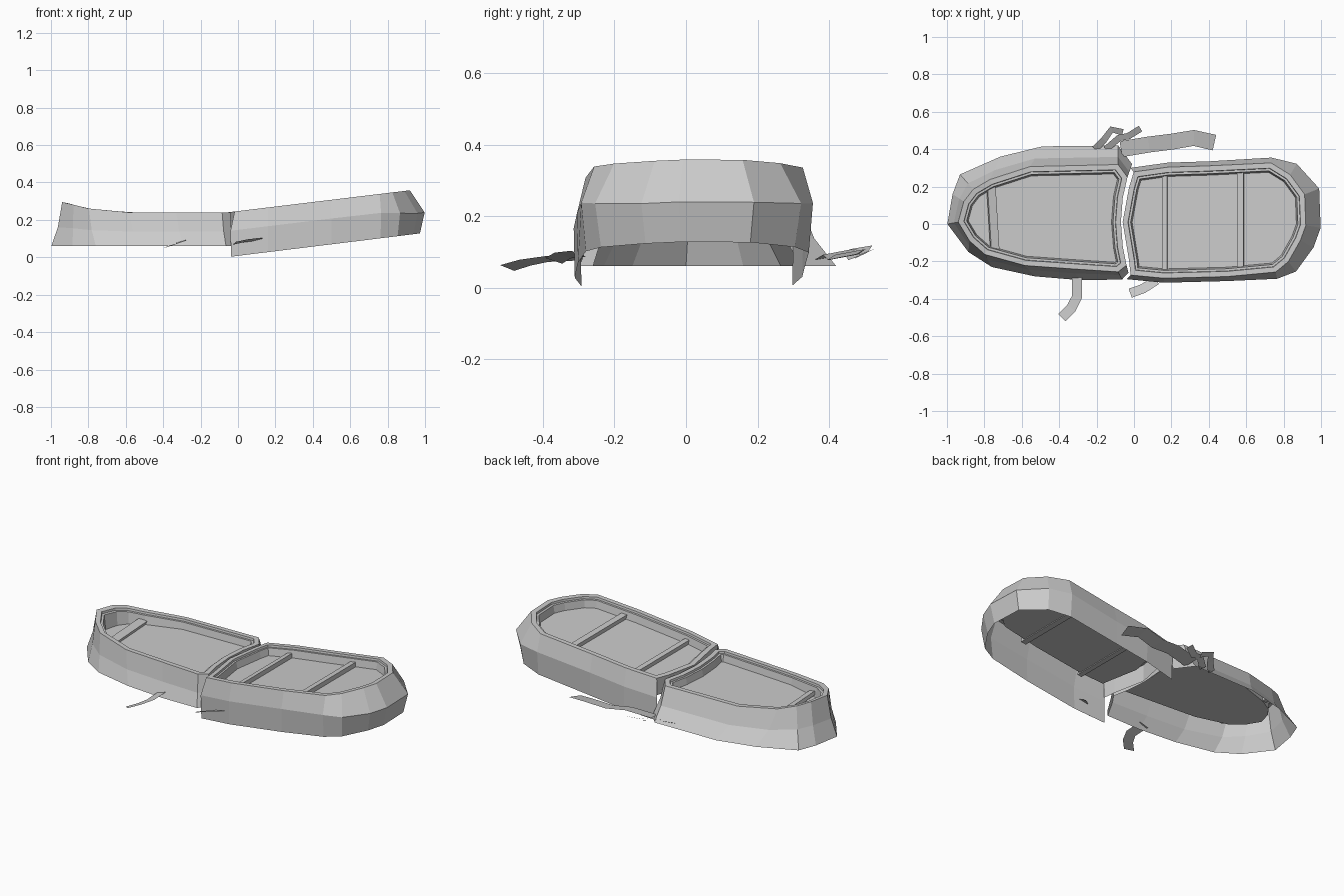
import bpy, bmesh, math
from mathutils import Vector

if "Cube" in bpy.data.objects:
    bpy.data.objects.remove(bpy.data.objects["Cube"])

grey = bpy.data.materials.new("weathered grey")
grey.use_nodes = True
grey.diffuse_color = (0.6, 0.6, 0.6, 1)
grey.node_tree.nodes["Principled BSDF"].inputs["Base Color"].default_value = grey.diffuse_color


def finish(name, bm):
    mesh = bpy.data.meshes.new(name)
    bm.to_mesh(mesh)
    bm.free()
    mesh.materials.append(grey)
    obj = bpy.data.objects.new(name, mesh)
    bpy.context.collection.objects.link(obj)
    return obj


def clamp(t):
    return max(0.0, min(1.0, t))


def inset(loop, amount):
    """Move a counter-clockwise closed outline inward by amount(point)."""
    result = []
    for i, p in enumerate(loop):
        a = (p - loop[i - 1]).normalized()
        b = (loop[(i + 1) % len(loop)] - p).normalized()
        n = Vector((-a.y - b.y, a.x + b.x)).normalized()
        widen = 1 / max(0.6, math.sqrt(max(0.0, (1 + a.dot(b)) / 2)))
        result.append(p + n * amount(p) * widen)
    return result


def mix(a, b, t):
    return [p.lerp(q, t) for p, q in zip(a, b)]


def ring(bm, outline, height):
    return [bm.verts.new((p.x, p.y, height(p))) for p in outline]


def bridge(bm, a, b, closed):
    n = len(a)
    for i in range(n if closed else n - 1):
        j = (i + 1) % n
        bm.faces.new((a[i], a[j], b[j], b[i]))


def hull(name, base, mid, rim, wall, low, middle, top, floor):
    """Open-bottomed wall, flat rim, stepped lip and floor."""
    bm = bmesh.new()
    rim_ring = ring(bm, rim, top)
    mid_ring = ring(bm, mid[:wall], middle)
    bridge(bm, ring(bm, base[:wall], low), mid_ring, False)
    bridge(bm, mid_ring, rim_ring[:wall], False)
    # Panel below the rim across the break
    across = rim[wall - 1:] + rim[:1]
    bridge(bm, ring(bm, across, lambda p: top(p) - 0.1), rim_ring[wall - 1:] + rim_ring[:1], False)
    # Rim, lip and inner side
    previous = rim_ring
    steps = ((0.028, top), (0.03, lambda p: top(p) - 0.012),
             (0.042, lambda p: top(p) - 0.012), (0.05, floor))
    for depth, height in steps:
        current = ring(bm, inset(rim, lambda p: depth), height)
        bridge(bm, previous, current, True)
        previous = current
    deck = bm.faces.new(previous)
    bmesh.ops.triangulate(bm, faces=[deck])
    bmesh.ops.recalc_face_normals(bm, faces=bm.faces)
    finish(name, bm)


def points(*pairs):
    return [Vector(p) for p in pairs]


# Raised half: walls sweep round the bow, then close across the break
r_mid = points((-0.04, -0.295), (0.16, -0.314), (0.5, -0.305), (0.765, -0.293), (0.866, -0.254),
               (0.96, -0.125), (0.998, -0.02), (0.99, 0.19), (0.87, 0.322), (0.735, 0.355),
               (0.4, 0.335), (0.18, 0.328), (-0.02, 0.3), (-0.05, 0.2), (-0.085, 0.01), (-0.05, -0.2))


def r_top(p):
    return 0.247 + 0.121 * p.x


def r_low(p):
    return 0.008 + 0.123 * p.x


def r_middle(p):
    bow = clamp((p.x - 0.75) / 0.2)
    return r_low(p) + (0.58 - 0.12 * bow) * (r_top(p) - r_low(p))


r_rim = inset(r_mid, lambda p: 0.024 + 0.055 * clamp((p.x - 0.72) / 0.2))
r_base = inset(r_mid, lambda p: 0.003 + 0.022 * clamp((p.x - 0.6) / 0.35))
hull("raised_hull_half", r_base, r_mid, r_rim, 13, r_low,
     r_middle, r_top, lambda p: r_top(p) - 0.055)

# Level half: base is splayed toward the back
l_base = points((-0.01, 0.32), (-0.085, 0.42), (-0.49, 0.415), (-0.715, 0.36), (-0.93, 0.265),
                (-0.97, 0.16), (-0.998, 0), (-0.885, -0.15), (-0.76, -0.23), (-0.53, -0.28),
                (-0.29, -0.3), (-0.064, -0.297), (-0.03, -0.26), (-0.06, -0.12), (-0.07, 0.01), (-0.05, 0.16))
l_rim = points((-0.035, 0.25), (-0.085, 0.318), (-0.556, 0.307), (-0.77, 0.238), (-0.86, 0.185),
               (-0.91, 0.12), (-0.94, 0.01), (-0.88, -0.09), (-0.797, -0.163), (-0.583, -0.222),
               (-0.33, -0.24), (-0.085, -0.256), (-0.04, -0.22), (-0.06, -0.12), (-0.07, 0.01), (-0.06, 0.14))


def l_top(p):
    return 0.24 + 0.055 * clamp((-0.68 - p.x) / 0.25) ** 1.3


hull("level_hull_half", l_base, mix(l_base, l_rim, 0.6), l_rim, 13, lambda p: 0.06,
     lambda p: 0.06 + 0.43 * (l_top(p) - 0.06), l_top, lambda p: 0.188)


# Seats: thin cross bars
def bar(name, x, y0, y1, z, width, depth, twist=0.0):
    bm = bmesh.new()
    bmesh.ops.create_cube(bm, size=1)
    obj = finish(name, bm)
    obj.location = (x, (y0 + y1) / 2, z)
    obj.scale = (width, y1 - y0, depth)
    obj.rotation_euler = (0, -math.atan(0.121) if x > 0 else 0.3, twist)


bar("middle_seat", 0.165, -0.26, 0.285, 0.222, 0.028, 0.03)
bar("bow_seat", 0.57, -0.25, 0.295, 0.271, 0.034, 0.03)
bar("broken_seat", -0.755, -0.14, 0.235, 0.205, 0.045, 0.02, 0.06)


# Torn strips: flat ribbons along short paths
def strip(name, width, *path):
    path = [Vector(p) for p in path]
    bm = bmesh.new()
    sides = ([], [])
    for i, p in enumerate(path):
        along = path[min(i + 1, len(path) - 1)] - path[max(i - 1, 0)]
        across = Vector((-along.y, along.x, 0)).normalized() * width / 2
        tilt = Vector((0, 0, 0.008))
        sides[0].append(bm.verts.new(p + across + tilt))
        sides[1].append(bm.verts.new(p - across - tilt))
    bridge(bm, sides[0], sides[1], False)
    finish(name, bm)


strip("front_strip", 0.055, (-0.305, -0.28, 0.085), (-0.305, -0.39, 0.08), (-0.335, -0.45, 0.07), (-0.385, -0.5, 0.055))
strip("front_short_strip", 0.05, (0.12, -0.3, 0.095), (0.05, -0.345, 0.09), (-0.02, -0.37, 0.075))
strip("back_long_strip", 0.085, (-0.07, 0.4, 0.085), (0.08, 0.425, 0.1), (0.2, 0.44, 0.085),
      (0.32, 0.46, 0.1), (0.43, 0.435, 0.085))
strip("back_curled_strip", 0.035, (-0.21, 0.4, 0.08), (-0.16, 0.45, 0.1), (-0.12, 0.505, 0.11), (-0.06, 0.49, 0.09))
strip("back_thin_strip", 0.035, (-0.15, 0.4, 0.08), (-0.08, 0.46, 0.1), (-0.03, 0.47, 0.085), (0.035, 0.51, 0.1))
